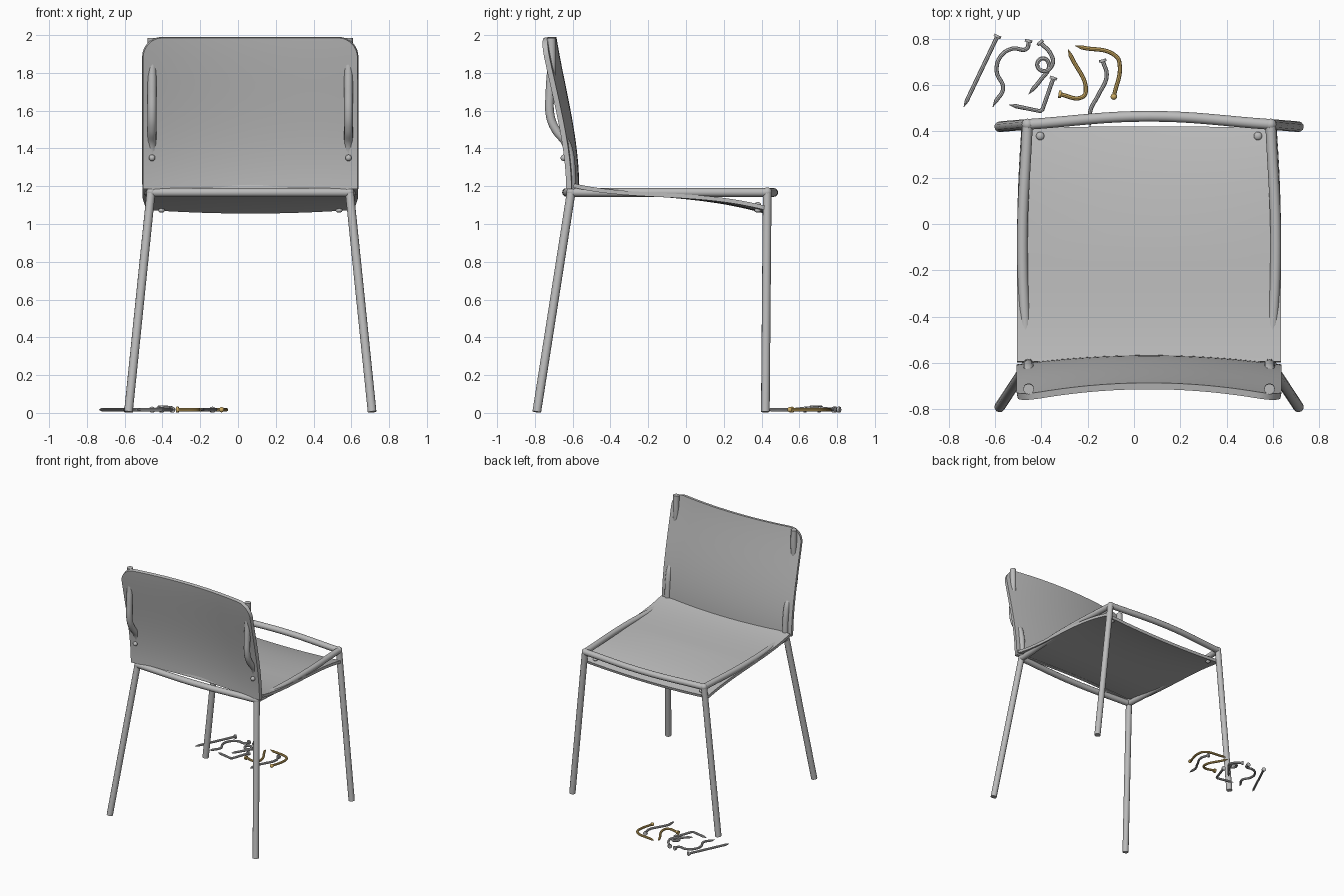
import bpy, bmesh, math
from mathutils import Vector

if "Cube" in bpy.data.objects:
    bpy.data.objects.remove(bpy.data.objects["Cube"])

CX = 0.065   # chair centre line


def material(name, rgb):
    m = bpy.data.materials.new(name)
    m.diffuse_color = (*rgb, 1)
    m.use_nodes = True
    m.node_tree.nodes["Principled BSDF"].inputs["Base Color"].default_value = m.diffuse_color
    return m


GREY = material("satin_grey", (0.5, 0.5, 0.5))
BRASS = material("brass", (0.62, 0.42, 0.13))


def select_only(ob):
    bpy.ops.object.select_all(action='DESELECT')
    ob.select_set(True)
    bpy.context.view_layer.objects.active = ob


def tube(name, pts, r, mat=GREY, smooth=True, tip=1.0, sides=4):
    """Round bar through the points; tip scales the radius of the last point."""
    cu = bpy.data.curves.new(name, 'CURVE')
    cu.dimensions = '3D'
    cu.bevel_depth = r
    cu.bevel_resolution = sides
    cu.use_fill_caps = True
    cu.resolution_u = 8
    if smooth:
        sp = cu.splines.new('BEZIER')
        sp.bezier_points.add(len(pts) - 1)
        for b, p in zip(sp.bezier_points, pts):
            b.co = p
            b.handle_left_type = b.handle_right_type = 'AUTO'
        sp.bezier_points[-1].radius = tip
    else:
        sp = cu.splines.new('POLY')
        sp.points.add(len(pts) - 1)
        for b, p in zip(sp.points, pts):
            b.co = (*p, 1)
        sp.points[-1].radius = tip
    ob = bpy.data.objects.new(name, cu)
    bpy.context.collection.objects.link(ob)
    cu.materials.append(mat)
    select_only(ob)
    bpy.ops.object.convert(target='MESH')
    bpy.ops.object.shade_smooth_by_angle(angle=math.radians(40))
    return ob


def ball(name, loc, scale, mat=GREY):
    bpy.ops.mesh.primitive_uv_sphere_add(segments=16, ring_count=10, radius=1, location=loc)
    ob = bpy.context.object
    ob.name = name
    ob.scale = scale
    ob.data.materials.append(mat)
    bpy.ops.object.shade_smooth()


def profile(table, t):
    """Smooth curve through a few (t, value) pairs."""
    total = 0
    for i, (ti, vi) in enumerate(table):
        w = vi
        for j, (tj, _) in enumerate(table):
            if i != j:
                w *= (t - tj) / (ti - tj)
        total += w
    return total


def sheet(name, rows, cols, point, thick):
    """Curved panel: point(u, v) with u in -1..1 and v a row value."""
    bm = bmesh.new()
    grid = [[bm.verts.new(point(2 * c / cols - 1, v)) for c in range(cols + 1)] for v in rows]
    for a, b in zip(grid, grid[1:]):
        for c in range(cols):
            bm.faces.new((a[c], a[c + 1], b[c + 1], b[c]))
    bmesh.ops.recalc_face_normals(bm, faces=bm.faces)
    me = bpy.data.meshes.new(name)
    bm.to_mesh(me)
    bm.free()
    ob = bpy.data.objects.new(name, me)
    bpy.context.collection.objects.link(ob)
    me.materials.append(GREY)
    select_only(ob)
    mod = ob.modifiers.new("thickness", 'SOLIDIFY')
    mod.thickness = thick
    mod.offset = 0
    bpy.ops.object.modifier_apply(modifier=mod.name)
    bpy.ops.object.shade_smooth_by_angle(angle=math.radians(35))


# Backrest: leaning, bowed towards the sitter, rounded top corners
Z0, Z1, RC = 1.185, 1.988, 0.105
BACK = [(1.185, -0.58), (1.4, -0.593), (1.6, -0.625), (1.85, -0.675), (1.99, -0.7)]


def back_point(u, z):
    k = max(0, z - (Z1 - RC))
    half = 0.57 - RC + math.sqrt(max(0, RC * RC - k * k))
    x = u * half
    bow = 0.04 + 0.018 * (z - Z0) / (Z1 - Z0)
    return (CX + x, profile(BACK, z) - bow * (x / 0.57) ** 2, z)


back_rows = [Z0 + (Z1 - RC - Z0) * i / 16 for i in range(17)]
back_rows += [Z1 - RC + RC * math.sin(math.pi / 2 * i / 8) for i in range(1, 9)]
sheet("backrest", back_rows, 28, back_point, 0.028)

# Seat: raised at the rear, waterfall front, slightly dished
SEAT = [(-0.6, 1.205), (-0.35, 1.167), (0.0, 1.146), (0.2, 1.127), (0.42, 1.085)]


def seat_point(u, y):
    f = max(0, (y + 0.1) / 0.52)
    return (CX + u * (0.57 - 0.02 * f * f), y,
            profile(SEAT, y) - 0.02 * max(0, f) * (1 - u * u))


sheet("seat", [-0.595 + 1.012 * i / 24 for i in range(25)], 24, seat_point, 0.022)

# Tubular frame, mirrored left and right
R = 0.023
for s, side in ((-1, "left"), (1, "right")):
    top, foot = CX + s * 0.525, CX + s * 0.645
    tube("front_leg_" + side, [(foot, 0.42, 0.005), (top, 0.43, 1.175)], R, smooth=False)
    tube("rear_leg_" + side, [(foot, -0.79, 0.005), (top, -0.607, 1.175)], R, smooth=False)
    px = CX + s * 0.52
    tube("back_post_" + side,
         [(px, -0.604, 1.16), (px, -0.607, 1.27), (px, -0.617, 1.37), (px, -0.636, 1.43),
          (px, -0.69, 1.50), (px, -0.718, 1.57), (px, -0.72, 1.7), (px, -0.711, 1.85),
          (px, -0.713, 1.985)], R)
    tube("side_rail_" + side,
         [(top, -0.61, 1.167), (CX + s * 0.547, -0.09, 1.167), (top, 0.43, 1.167)], R)
    for y in (-0.608, 0.43):
        ball("corner_joint_" + side, (top, y, 1.169), (0.025, 0.025, 0.025))
    # Fixing bolts on the backrest and the seat front
    ball("back_bolt_" + side, (px, -0.648, 1.35), (0.017, 0.016, 0.017))
    for dz in (0.014, -0.018):
        ball("seat_bolt_" + side, (CX + s * 0.47, 0.38, 1.09 + dz), (0.018, 0.018, 0.012))

# Cross rails bow outwards
for name, y, ym in (("front_rail", 0.43, 0.465), ("rear_rail", -0.608, -0.633)):
    tube(name, [(CX - 0.525, y, 1.167), (CX, ym, 1.167), (CX + 0.525, y, 1.167)], R)


# Bent nails lying on the floor, head first
def nail(name, pts, mat=GREY, smooth=True, dome=False, lift=0.0):
    n = len(pts) - 1
    p3 = [Vector((x, y, 0.017 + lift * math.sin(math.pi * i / n))) for i, (x, y) in enumerate(pts)]
    end, prev = p3[-1], p3[-2]
    d = (end - prev).normalized()
    shaft_end = end - d * 0.03
    tube(name + "_shaft", p3[:-1] + [shaft_end], 0.009, mat, smooth, sides=2)
    tube(name + "_point", [shaft_end, end], 0.009, mat, False, 0.1, 2)
    h = (p3[0] - p3[1]).normalized() * 0.006
    if dome:
        ball(name + "_head", p3[0], (0.014, 0.014, 0.014), mat)
    else:
        tube(name + "_head", [p3[0] - h, p3[0] + h], 0.016, mat, False)


nail("straight_nail", [(-0.59, 0.81), (-0.735, 0.505)], smooth=False)
nail("wavy_nail", [(-0.455, 0.79), (-0.463, 0.757), (-0.525, 0.757), (-0.575, 0.725),
                   (-0.593, 0.66), (-0.565, 0.585), (-0.61, 0.505)])
nail("looped_nail", [(-0.405, 0.783), (-0.36, 0.735), (-0.352, 0.69), (-0.39, 0.66),
                     (-0.418, 0.69), (-0.39, 0.715), (-0.367, 0.685), (-0.405, 0.62),
                     (-0.455, 0.56)], lift=0.014)
nail("angled_nail", [(-0.348, 0.63), (-0.395, 0.495), (-0.405, 0.487), (-0.54, 0.515)], smooth=False)
nail("curved_nail", [(-0.135, 0.705), (-0.118, 0.64), (-0.155, 0.555), (-0.188, 0.49), (-0.19, 0.42)])
nail("hooked_brass_nail", [(-0.32, 0.56), (-0.225, 0.547), (-0.208, 0.572), (-0.285, 0.755)], BRASS)
nail("bent_brass_nail", [(-0.087, 0.55), (-0.062, 0.69), (-0.078, 0.725), (-0.255, 0.77)], BRASS, dome=True)
